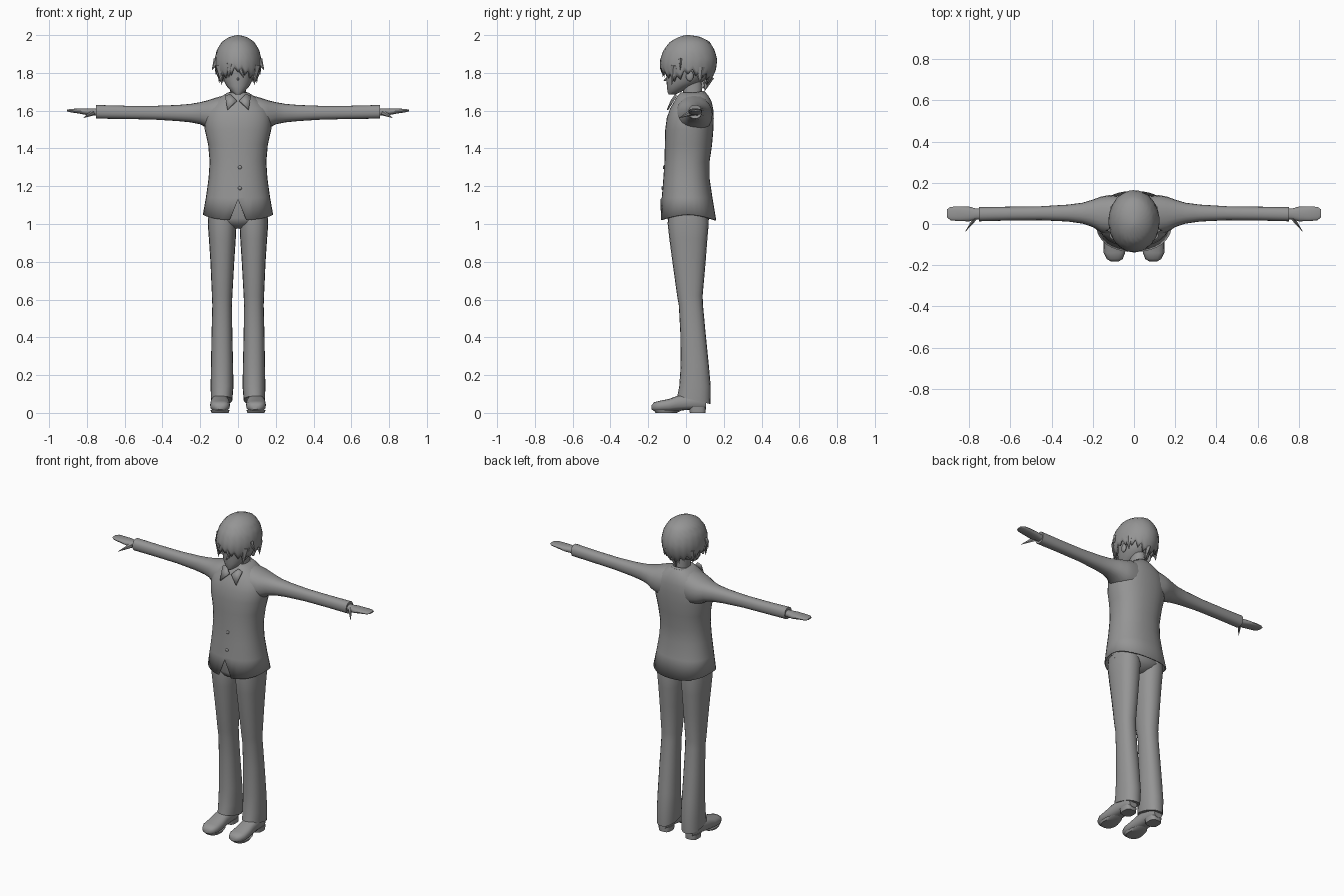
import bpy, bmesh, math
from mathutils import Vector

grey = bpy.data.materials.new("plain_grey")
grey.diffuse_color = (0.3, 0.3, 0.3, 1)


def finish(name, bm, angle=40, thick=0):
    bmesh.ops.recalc_face_normals(bm, faces=bm.faces)
    me = bpy.data.meshes.new(name)
    bm.to_mesh(me)
    bm.free()
    me.materials.append(grey)
    ob = bpy.data.objects.new(name, me)
    bpy.context.collection.objects.link(ob)
    bpy.ops.object.select_all(action='DESELECT')
    ob.select_set(True)
    bpy.context.view_layer.objects.active = ob
    bpy.ops.object.shade_smooth_by_angle(angle=math.radians(angle))
    if thick:
        mod = ob.modifiers.new("thickness", 'SOLIDIFY')
        mod.thickness = thick
    return ob


def loft(name, rings, axis='Z', n=20, power=2.3, side=1, move=None,
         caps=(True, True), angle=40, thick=0):
    """Skin rounded sections given as (position, a0, a1, b0, b1)."""
    bm = bmesh.new()
    rows = []
    for t, a0, a1, b0, b1 in rings:
        row = []
        for i in range(n):
            th = 2 * math.pi * i / n
            s, c = math.sin(th), -math.cos(th)
            a = (a0 + a1) / 2 + (a1 - a0) / 2 * math.copysign(abs(s) ** (2 / power), s)
            b = (b0 + b1) / 2 + (b1 - b0) / 2 * math.copysign(abs(c) ** (2 / power), c)
            p = Vector({'Z': (a, b, t), 'X': (t, a, b), 'Y': (a, t, b)}[axis])
            if move:
                p = move(p, th)
            p.x *= side
            row.append(bm.verts.new(p))
        rows.append(row)
    for lo, hi in zip(rows, rows[1:]):
        for i in range(n):
            j = (i + 1) % n
            bm.faces.new((lo[i], lo[j], hi[j], hi[i]))
    if caps[0]:
        bm.faces.new(rows[0])
    if caps[1]:
        bm.faces.new(rows[-1])
    return finish(name, bm, angle, thick)


def spike(name, base, tip, r, flat=0.5):
    """Pointed tuft from base to tip."""
    base, tip = Vector(base), Vector(tip)
    bm = bmesh.new()
    bmesh.ops.create_cone(bm, cap_ends=True, segments=6, radius1=r, radius2=0.001,
                          depth=(tip - base).length)
    rot = (tip - base).to_track_quat('Z', 'Y')
    for v in bm.verts:
        v.co.x *= flat
        v.co = rot @ v.co + (base + tip) / 2
    return finish(name, bm)


def ball(name, pos, size):
    bm = bmesh.new()
    bmesh.ops.create_uvsphere(bm, u_segments=12, v_segments=8, radius=1)
    for v in bm.verts:
        v.co = Vector(pos) + Vector(c * s for c, s in zip(v.co, size))
    return finish(name, bm)


def plate(name, pts, thick=0.008):
    bm = bmesh.new()
    bm.faces.new([bm.verts.new(p) for p in pts])
    return finish(name, bm, thick=thick)


# Jacket body: hem dips front and back, with a notch at the front centre
def hem(p, th):
    if p.z < 1.04:
        p.z = 1.05 - 0.03 * abs(math.cos(th)) ** 1.5
        if math.cos(th) > 0.999:
            p.z = 1.13
    return p


loft("jacket", [(1.03, -.186, .186, -.135, .16), (1.14, -.17, .17, -.128, .14),
                (1.24, -.156, .156, -.12, .125), (1.33, -.15, .15, -.114, .125),
                (1.42, -.158, .158, -.112, .138), (1.5, -.176, .176, -.11, .145),
                (1.56, -.178, .178, -.102, .147), (1.61, -.165, .165, -.085, .144),
                (1.65, -.125, .125, -.062, .135), (1.68, -.08, .08, -.045, .118),
                (1.695, -.055, .055, -.03, .105)],
     n=32, move=hem, caps=(False, True), thick=0.008)

# Jacket buttons
for z, y in ((1.30, -.117), (1.19, -.125)):
    ball("jacket_button", (.01, y, z), (.01, .006, .01))

# Trouser seat
loft("trouser_seat", [(.975, -.03, .03, -.04, .07), (1.0, -.11, .11, -.085, .11),
                      (1.03, -.158, .158, -.1, .125), (1.15, -.14, .14, -.09, .105)])

# Shirt collar band, higher at the nape
loft("shirt_collar", [(1.655, -.068, .068, -.06, .108), (1.68, -.062, .062, -.05, .104),
                      (1.69, -.052, .052, -.04, .096)], n=20, caps=(False, False), thick=.006,
     move=lambda p, th: p + Vector((0, 0, .2 * (p.y - .02))))

# Neck
loft("neck", [(1.62, -.046, .046, -.02, .09), (1.7, -.043, .043, -.015, .085),
              (1.79, -.045, .045, -.03, .09)], n=16)

# Face and skull
loft("head", [(1.686, -.014, .014, -.092, -.055), (1.7, -.034, .034, -.098, -.025),
              (1.73, -.06, .06, -.101, .03), (1.76, -.076, .076, -.104, .095),
              (1.8, -.088, .088, -.105, .12), (1.86, -.095, .095, -.112, .135),
              (1.93, -.085, .085, -.095, .12), (1.97, -.04, .04, -.04, .08)],
     n=24, power=2.1)
spike("nose", (0, -.092, 1.772), (0, -.119, 1.758), .013, .7)

# Hair shell: outline by height, jagged lower edge by direction
outline = [(2.0, .004, -.0, .02), (1.992, .045, -.035, .075), (1.965, .085, -.085, .125),
           (1.92, .113, -.12, .152), (1.87, .124, -.137, .165), (1.82, .123, -.138, .16),
           (1.77, .108, -.118, .138), (1.71, .075, -.09, .09)]
edge = [1.81, 1.785, 1.755, 1.80, 1.785, 1.765, 1.725]   # front to back, every 30 degrees


def sample(z):
    for hi, lo in zip(outline, outline[1:]):
        if z >= lo[0]:
            break
    k = min(1, (hi[0] - z) / (hi[0] - lo[0]))
    return [h + (l - h) * k for h, l in zip(hi, lo)][1:]


bm = bmesh.new()
cols, rows = 40, 12
grid = []
for i in range(cols):
    th = 2 * math.pi * i / cols
    u = min(th, 2 * math.pi - th) / (math.pi / 6)
    k = min(int(u), 5)
    low = edge[k] + (edge[k + 1] - edge[k]) * (u - k) + (.025 if i % 2 else -.008)
    col = []
    for j in range(rows + 1):
        z = 2.0 - (2.0 - low) * (j / rows) ** 1.5
        rx, y0, y1 = sample(z)
        flare = 1.03 if j == rows and i % 2 == 0 else 1
        col.append(bm.verts.new((rx * math.sin(th) * flare,
                                 (y0 + y1) / 2 - (y1 - y0) / 2 * math.cos(th), z)))
    grid.append(col)
for a, b in zip(grid, grid[1:] + grid[:1]):
    for j in range(rows):
        bm.faces.new((a[j], a[j + 1], b[j + 1], b[j]))
bm.faces.new([c[0] for c in grid])
finish("hair", bm, 50, thick=.01)

# Loose hair tufts
spike("fringe_tuft", (.0, -.125, 1.85), (.03, -.122, 1.775), .025)
spike("fringe_tuft", (-.04, -.12, 1.85), (-.05, -.115, 1.775), .025)
spike("nape_tuft", (0, .115, 1.78), (0, .10, 1.705), .035)

for s, tag in ((1, "left"), (-1, "right")):
    spike(tag + "_hair_tuft", (s * .11, -.03, 1.87), (s * .138, -.03, 1.815), .02)
    spike(tag + "_temple_lock", (s * .098, -.065, 1.84), (s * .085, -.075, 1.735), .028)
    spike(tag + "_back_lock", (s * .1, .07, 1.83), (s * .1, .075, 1.745), .03)
    ball(tag + "_ear", (s * .093, .02, 1.783), (.01, .02, .028))

    # Collar point
    plate(tag + "_collar_point", [(s * .006, -.074, 1.65), (s * .055, -.095, 1.602),
                                  (s * .068, -.05, 1.675), (s * .04, -.05, 1.685)])

    # Sleeve
    loft(tag + "_sleeve", [(.07, -.05, .135, 1.48, 1.682), (.12, -.055, .14, 1.49, 1.668),
                           (.16, -.04, .133, 1.505, 1.655), (.2, -.015, .118, 1.528, 1.645),
                           (.25, .002, .103, 1.538, 1.636), (.32, .012, .094, 1.545, 1.63),
                           (.45, .018, .086, 1.553, 1.625), (.6, .017, .084, 1.556, 1.626),
                           (.752, .013, .082, 1.558, 1.63), (.75, .02, .076, 1.565, 1.622)],
         axis='X', n=20, side=s)

    # Hand and thumb
    loft(tag + "_hand", [(.73, .023, .073, 1.572, 1.614), (.765, .022, .075, 1.574, 1.612),
                         (.8, .013, .084, 1.577, 1.612), (.85, .014, .085, 1.586, 1.611),
                         (.89, .018, .083, 1.592, 1.609), (.906, .032, .072, 1.597, 1.605)],
         axis='X', n=16, side=s)
    spike(tag + "_thumb", (s * .765, .035, 1.592), (s * .818, -.037, 1.562), .018, .7)

    # Trouser leg: cuff hangs lower at the back
    loft(tag + "_trouser_leg",
         [(.068, .03, .143, -.046, .13), (.14, .024, .145, -.036, .131),
          (.25, .026, .143, -.028, .121), (.42, .03, .14, -.03, .104),
          (.57, .032, .136, -.038, .09), (.62, .03, .138, -.047, .088),
          (.8, .02, .146, -.072, .104), (.92, .012, .154, -.088, .113),
          (1.0, .008, .16, -.097, .12), (1.06, .02, .155, -.095, .115)],
         side=s,
         move=lambda p, th: p + Vector((0, 0, -.24 * (p.y - .04) if p.z < .07 else 0)))

    # Shoe, sole and heel
    loft(tag + "_shoe", [(-.182, .075, .112, .018, .04), (-.17, .055, .132, .01, .056),
                         (-.14, .043, .147, .008, .064), (-.09, .042, .148, .008, .074),
                         (-.04, .046, .144, .012, .092), (.02, .05, .138, .016, .1),
                         (.08, .052, .136, .016, .1), (.106, .065, .122, .02, .085)],
         axis='Y', n=16, power=2.6, side=s)
    loft(tag + "_sole", [(0, .05, .14, -.16, -.05), (.014, .045, .146, -.172, -.02)], side=s)
    loft(tag + "_heel", [(0, .056, .132, .02, .104), (.03, .054, .134, .015, .105)],
         power=3, side=s)
